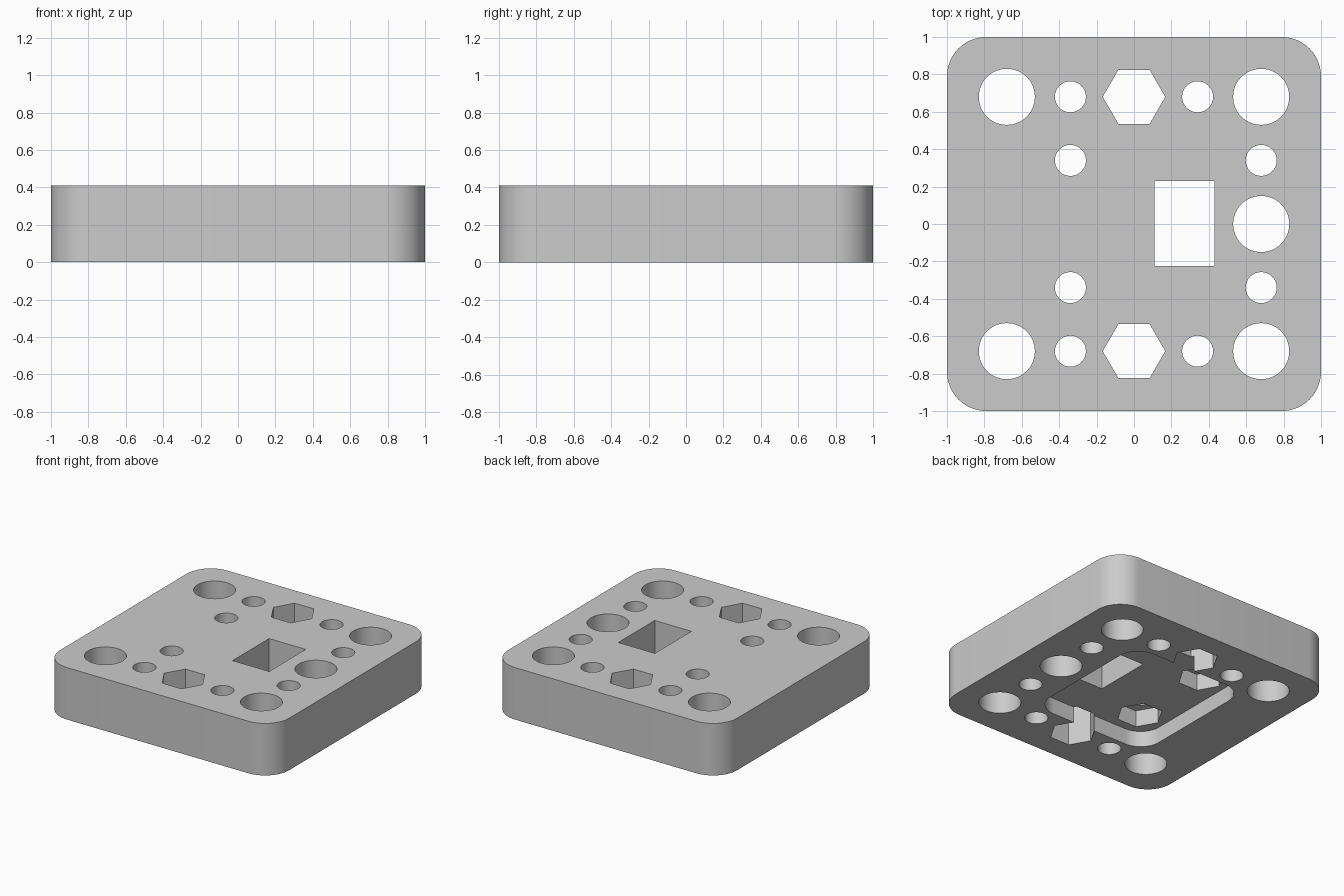
import bpy
import bmesh
from math import pi, cos, sin, radians

if "Cube" in bpy.data.objects:
    bpy.data.objects.remove(bpy.data.objects["Cube"])

HEIGHT = 0.41        # plate thickness
POCKET = 0.125       # depth of the recess underneath
TRAP = 0.255         # ceiling of the nut traps
PITCH = 0.34         # hole spacing

grey = bpy.data.materials.new("plain grey")
grey.use_nodes = True
colour = (0.6, 0.6, 0.6, 1)
grey.diffuse_color = colour
grey.node_tree.nodes["Principled BSDF"].inputs["Base Color"].default_value = colour


def prism(name, outline, z0, z1):
    """Extrude a closed outline from z0 to z1."""
    bm = bmesh.new()
    face = bm.faces.new([bm.verts.new((x, y, z0)) for x, y in outline])
    top = bmesh.ops.extrude_face_region(bm, geom=[face])["geom"]
    verts = [v for v in top if isinstance(v, bmesh.types.BMVert)]
    bmesh.ops.translate(bm, verts=verts, vec=(0, 0, z1 - z0))
    bmesh.ops.recalc_face_normals(bm, faces=bm.faces)
    mesh = bpy.data.meshes.new(name)
    bm.to_mesh(mesh)
    bm.free()
    mesh.materials.append(grey)
    obj = bpy.data.objects.new(name, mesh)
    bpy.context.collection.objects.link(obj)
    return obj


def ring(x, y, r, sides):
    return [(x + r * cos(2 * pi * i / sides), y + r * sin(2 * pi * i / sides))
            for i in range(sides)]


def rectangle(x0, x1, y0, y1, r=0, steps=12):
    """Rectangle outline with optional rounded corners."""
    if r == 0:
        return [(x0, y0), (x1, y0), (x1, y1), (x0, y1)]
    centres = [(x1 - r, y1 - r), (x0 + r, y1 - r), (x0 + r, y0 + r), (x1 - r, y0 + r)]
    return [(cx + r * cos(pi / 2 * (q + i / steps)), cy + r * sin(pi / 2 * (q + i / steps)))
            for q, (cx, cy) in enumerate(centres) for i in range(steps + 1)]


plate = prism("mounting_plate", rectangle(-1, 1, -1, 1, 0.21), 0, HEIGHT)


def cut(outline, z0=-0.1, z1=HEIGHT + 0.1):
    """Subtract an extruded outline from the plate."""
    cutter = prism("cutter", outline, z0, z1)
    cutter.hide_render = True
    mod = plate.modifiers.new("cut", "BOOLEAN")
    mod.operation = "DIFFERENCE"
    mod.solver = "EXACT"
    mod.object = cutter
    bpy.context.view_layer.objects.active = plate
    bpy.ops.object.modifier_apply(modifier=mod.name)
    bpy.data.objects.remove(cutter)


# Recess in the underside and the rectangular window
cut(rectangle(-0.555, 0.455, -0.555, 0.555, 0.17), z1=POCKET)
cut(rectangle(0.11, 0.43, -0.225, 0.23))

# Large round holes
for x, y in [(-2, -2), (2, -2), (-2, 2), (2, 2), (2, 0)]:
    cut(ring(x * PITCH, y * PITCH, 0.15, 48))

# Holes mirrored front to back
for side in (-1, 1):
    for x, y in [(-1, 2), (1, 2), (2, 1), (-1, 1)]:
        cut(ring(x * PITCH, side * y * PITCH, 0.083, 32))
    cut(ring(0, side * 2 * PITCH, 0.167, 6))
    # Nut traps sunk into the recess ceiling
    cut(ring(-PITCH, side * PITCH, 0.167, 6), 0.05, TRAP)

bpy.ops.object.select_all(action="DESELECT")
plate.select_set(True)
bpy.context.view_layer.objects.active = plate
bpy.ops.object.shade_smooth_by_angle(angle=radians(30))
